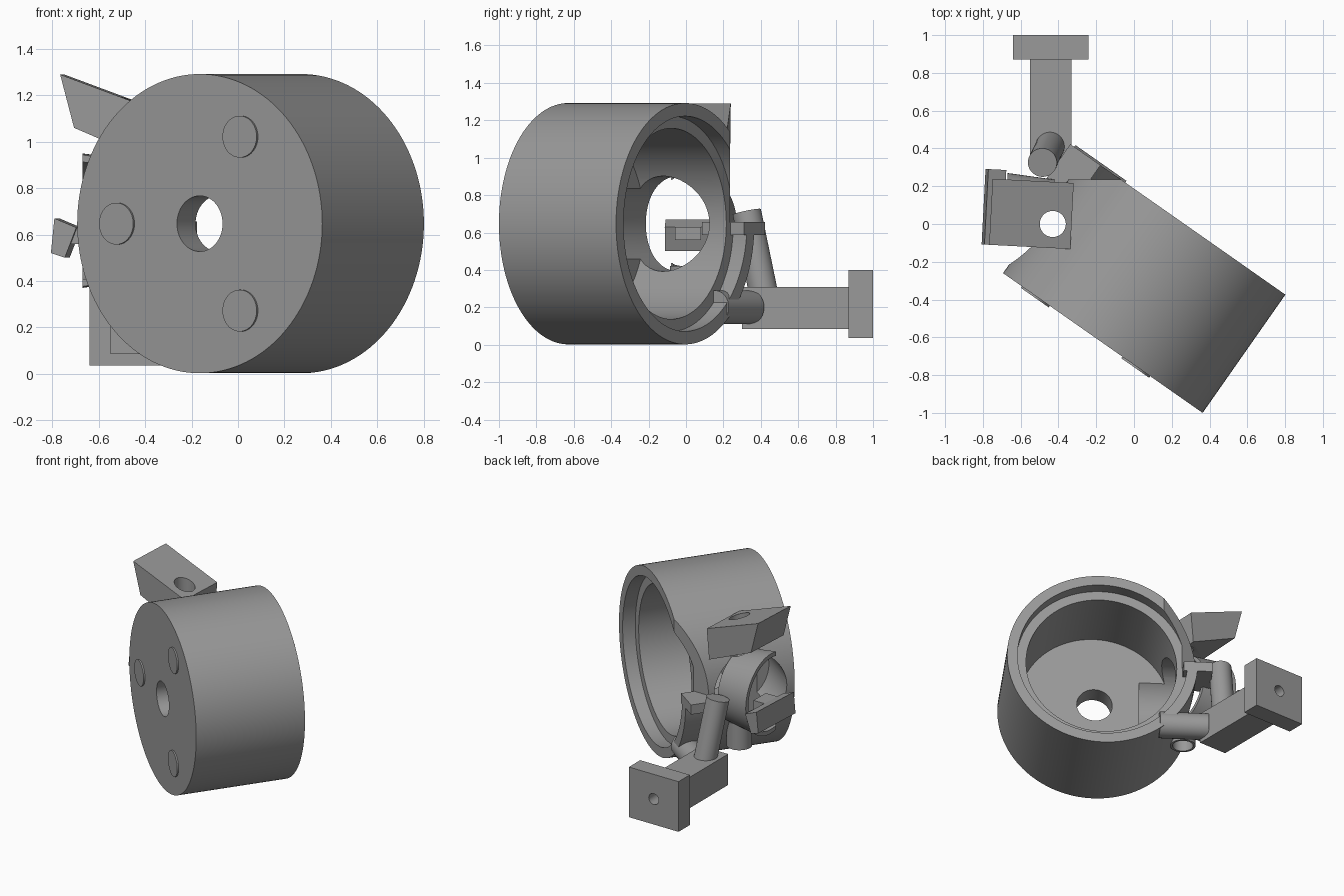
import bpy, bmesh, math
from mathutils import Matrix, Vector

cube = bpy.data.objects.get("Cube")
if cube:
    bpy.data.objects.remove(cube, do_unlink=True)

grey = bpy.data.materials.new("plain grey")
grey.use_nodes = True
grey.diffuse_color = (0.32, 0.32, 0.32, 1)
grey.node_tree.nodes["Principled BSDF"].inputs["Base Color"].default_value = (0.32, 0.32, 0.32, 1)

# Drum frame: local x is sideways, local y is up, local z runs front to back
TURN = math.radians(35)
side = Vector((-math.cos(TURN), math.sin(TURN), 0))
axis = Vector((math.sin(TURN), math.cos(TURN), 0))
DRUM = Matrix.Translation((-0.165, -0.63, 0.647)) @ Matrix((side, (0, 0, 1), axis)).transposed().to_4x4()


def finish(name, bm, matrix=None):
    if matrix:
        bmesh.ops.transform(bm, matrix=matrix, verts=bm.verts)
    bmesh.ops.recalc_face_normals(bm, faces=bm.faces)
    mesh = bpy.data.meshes.new(name)
    bm.to_mesh(mesh)
    bm.free()
    mesh.materials.append(grey)
    ob = bpy.data.objects.new(name, mesh)
    bpy.context.collection.objects.link(ob)
    return ob


def box(name, low, high, matrix=None):
    bm = bmesh.new()
    bmesh.ops.create_cube(bm, size=1)
    low, high = Vector(low), Vector(high)
    fit = Matrix.Translation((low + high) / 2) @ Matrix.Diagonal(high - low).to_4x4()
    bmesh.ops.transform(bm, matrix=fit, verts=bm.verts)
    return finish(name, bm, matrix)


def rod(name, start, end, radius, matrix=None):
    start, end = Vector(start), Vector(end)
    if matrix:
        start, end = matrix @ start, matrix @ end
    bm = bmesh.new()
    bmesh.ops.create_cone(bm, cap_ends=True, segments=48, radius1=radius, radius2=radius,
                          depth=(end - start).length)
    turn = (end - start).to_track_quat('Z', 'Y').to_matrix().to_4x4()
    return finish(name, bm, Matrix.Translation((start + end) / 2) @ turn)


def lathe(name, profile, matrix, steps=128):
    bm = bmesh.new()
    rings = []
    for i in range(steps):
        a = math.tau * i / steps
        rings.append([bm.verts.new((r * math.cos(a), r * math.sin(a), h)) for r, h in profile])
    n = len(profile)
    for i, ring in enumerate(rings):
        nxt = rings[(i + 1) % steps]
        for j in range(n):
            k = (j + 1) % n
            bm.faces.new((ring[j], nxt[j], nxt[k], ring[k]))
    return finish(name, bm, matrix)


def prism(name, outline, y0, y1, matrix=None):
    bm = bmesh.new()
    face = bm.faces.new([bm.verts.new((x, y0, z)) for x, z in outline])
    new = bmesh.ops.extrude_face_region(bm, geom=[face])["geom"]
    bmesh.ops.translate(bm, vec=(0, y1 - y0, 0),
                        verts=[v for v in new if isinstance(v, bmesh.types.BMVert)])
    return finish(name, bm, matrix)


def cut(ob, *cutters):
    bpy.context.view_layer.objects.active = ob
    for cutter in cutters:
        cutter.hide_render = True
        mod = ob.modifiers.new("cut", 'BOOLEAN')
        mod.operation, mod.solver, mod.object = 'DIFFERENCE', 'EXACT', cutter
        bpy.ops.object.modifier_apply(modifier=mod.name)


# Drum: front wall with centre hole, stepped open back
drum = lathe("drum", [(0.12, 0), (0.645, 0), (0.645, 0.764), (0.575, 0.764), (0.575, 0.675),
                      (0.51, 0.675), (0.51, 0.14), (0.12, 0.14)], DRUM)

# Three low studs on the front wall
studs = []
for i in range(3):
    a = math.tau * i / 3
    x, y = 0.433 * math.cos(a), 0.433 * math.sin(a)
    studs.append(rod("front_stud", (x, y, -0.01), (x, y, 0.02), 0.09, DRUM))

# Side holder: tilted top block, lower bar and half cup
skew = Matrix.Rotation(math.radians(-3), 4, 'Z')
block = prism("holder_block", [(-0.76, 1.29), (-0.33, 1.13), (-0.35, 0.91), (-0.70, 1.06)],
              -0.15, 0.20, skew)
bar = prism("holder_bar", [(-0.785, 0.67), (-0.69, 0.63), (-0.74, 0.50), (-0.80, 0.52)],
            -0.15, 0.25, skew)
bar_link = box("bar_link", (-0.75, -0.06, 0.56), (-0.60, 0.08, 0.63))
facing = Matrix.Translation((-0.42, -0.02, 0.66)) @ Matrix.Rotation(math.radians(-90), 4, 'Y')
cup = lathe("holder_cup", [(0.23, 0), (0.255, 0), (0.29, 0.25), (0.26, 0.25)], facing, 64)
peg = rod("lower_peg", (-0.43, 0, 0.23), (-0.43, 0, 0.42), 0.085)

# Mounting lug, leaning post, cross rod, arm and foot plate
lug = box("side_lug", (0.55, -0.06, 0.49), (0.745, 0.01, 0.764), DRUM)
post = rod("leaning_post", (-0.485, 0.325, 0.71), (-0.44, 0.42, 0.25), 0.077)
cross = rod("cross_rod", (0.39, -0.447, 0.685), (0.72, -0.447, 0.685), 0.09, DRUM)
arm = box("mount_arm", (-0.55, 0.30, 0.085), (-0.33, 0.87, 0.31))
foot = box("foot_plate", (-0.64, 0.87, 0.035), (-0.24, 1.0, 0.40))

# Cutters
notch = box("notch_cutter", (-1, 0.235, 0.65), (0.1, 1, 1.5))
window = rod("window_cutter", (0.3, 0, 0.31), (1, 0, 0.31), 0.255, DRUM)
bore = rod("bore_cutter", (-0.43, 0, -0.2), (-0.43, 0, 1.6), 0.069)
scoop = rod("scoop_cutter", (-0.3, -0.02, 0.66), (-0.9, -0.02, 0.73), 0.30)
front_half = box("half_cutter", (-1, -1, 0), (0, -0.08, 1.5))
screw = rod("screw_cutter", (-0.44, 0.7, 0.22), (-0.44, 1.2, 0.22), 0.04)

cut(drum, notch, window, bore)
cut(block, bore, scoop)
cut(cup, front_half, bore)
cut(peg, bore)
cut(arm, screw)
cut(foot, screw)
for helper in (notch, window, bore, scoop, front_half, screw):
    bpy.data.objects.remove(helper, do_unlink=True)

# Smooth curved walls, keep edges sharp
bpy.ops.object.select_all(action='DESELECT')
parts = [drum, *studs, block, bar, bar_link, cup, peg, lug, post, cross, arm, foot]
for ob in parts:
    ob.select_set(True)
bpy.context.view_layer.objects.active = drum
bpy.ops.object.shade_smooth_by_angle(angle=math.radians(30))
